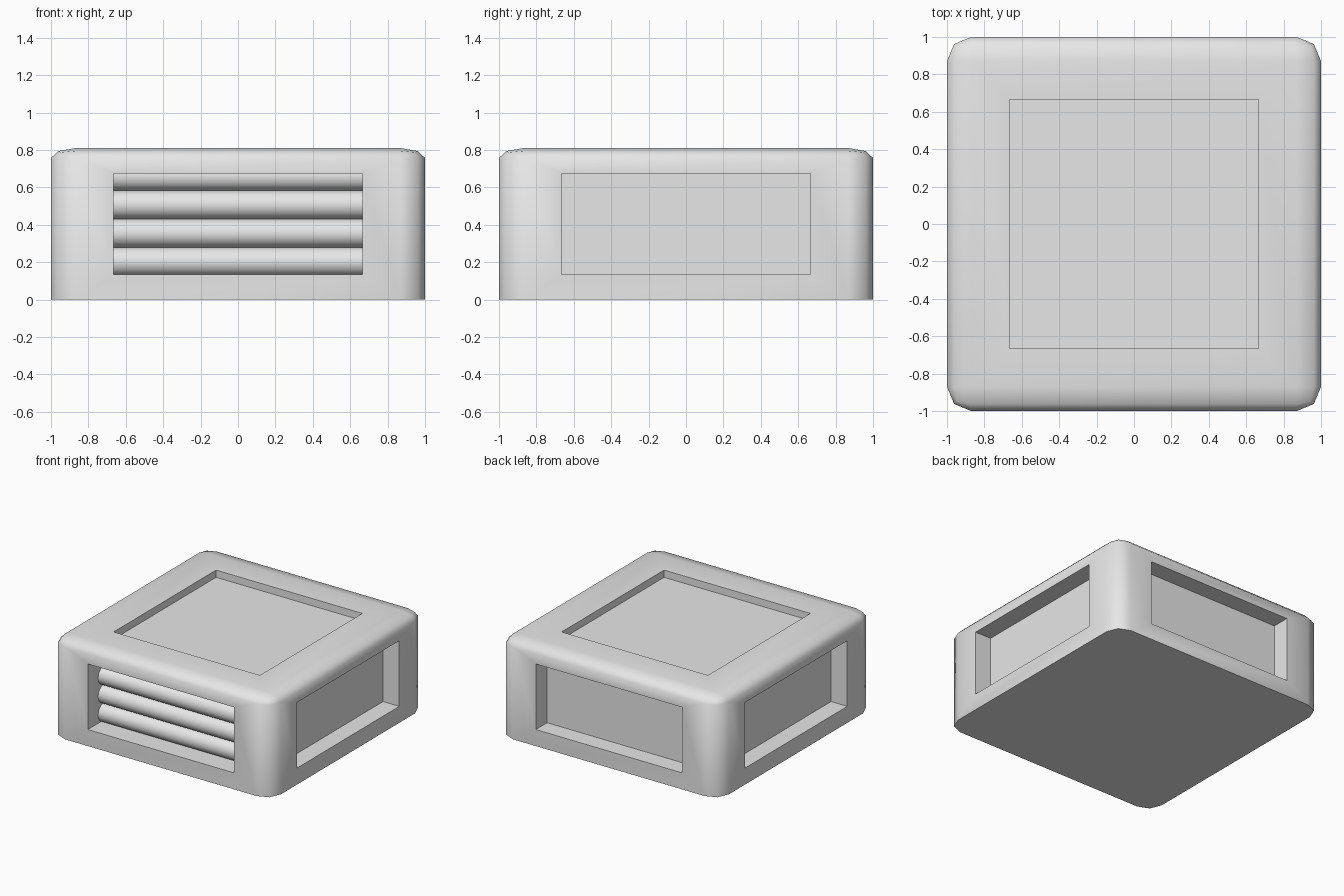
import bpy
import bmesh
import math
from mathutils import Matrix

HALF_HEIGHT = 0.405   # the body is a cube squashed to this half height
BEVEL = 0.13
OPENING = 0.665       # half width of each recess
DEPTH = 0.147
FRONT_DEPTH = 0.21    # deeper, so the slats sit behind the opening

old = bpy.data.objects.get("Cube")
if old:
    bpy.data.objects.remove(old, do_unlink=True)

grey = bpy.data.materials.new("plain grey")
grey.use_nodes = True
grey.diffuse_color = (0.8, 0.8, 0.8, 1)
grey.node_tree.nodes["Principled BSDF"].inputs["Base Color"].default_value = (0.8, 0.8, 0.8, 1)


def finish(bm, name, angle):
    """Turn a bmesh into a named object, smooth except at sharp edges."""
    bmesh.ops.recalc_face_normals(bm, faces=bm.faces)
    mesh = bpy.data.meshes.new(name)
    bm.to_mesh(mesh)
    bm.free()
    mesh.materials.append(grey)
    obj = bpy.data.objects.new(name, mesh)
    bpy.context.collection.objects.link(obj)
    bpy.ops.object.select_all(action='DESELECT')
    obj.select_set(True)
    bpy.context.view_layer.objects.active = obj
    bpy.ops.object.shade_smooth_by_angle(angle=math.radians(angle))
    return obj


# Body: cube with every edge rounded except around the flat base
bm = bmesh.new()
bmesh.ops.create_cube(bm, size=2)
rounded = [e for e in bm.edges if any(v.co.z > 0 for v in e.verts)]
bmesh.ops.bevel(bm, geom=rounded, offset=BEVEL, segments=2, profile=0.5,
                affect='EDGES')
bm.normal_update()

# Recesses: a square panel pushed into the top and the four sides
panels = [f for f in bm.faces
          if max(abs(c) for c in f.normal) > 0.999 and f.normal.z > -0.5
          and f.calc_area() > 1]
bmesh.ops.inset_individual(bm, faces=panels, thickness=0.1)
for panel in panels:
    normal = panel.normal.copy()
    for v in panel.verts:
        for axis in range(3):
            if abs(normal[axis]) < 0.5:
                v.co[axis] = math.copysign(OPENING, v.co[axis])
    depth = FRONT_DEPTH if normal.y < -0.5 else DEPTH
    floor = bmesh.ops.extrude_discrete_faces(bm, faces=[panel])["faces"][0]
    bmesh.ops.translate(bm, verts=floor.verts, vec=-normal * depth)

bmesh.ops.scale(bm, vec=(1, 1, HALF_HEIGHT), verts=bm.verts)
bmesh.ops.translate(bm, vec=(0, 0, HALF_HEIGHT), verts=bm.verts)
finish(bm, "body", 60)

# Slats: four round bars stacked inside the front recess
for i in range(4):
    bm = bmesh.new()
    bmesh.ops.create_cone(bm, cap_ends=True, segments=32, radius1=0.076,
                          radius2=0.076, depth=2 * OPENING,
                          matrix=Matrix.Rotation(math.pi / 2, 4, 'Y'))
    slat = finish(bm, f"front_slat_{i + 1}", 40)
    slat.location = (0, -0.79, 0.203 + 0.152 * i)
